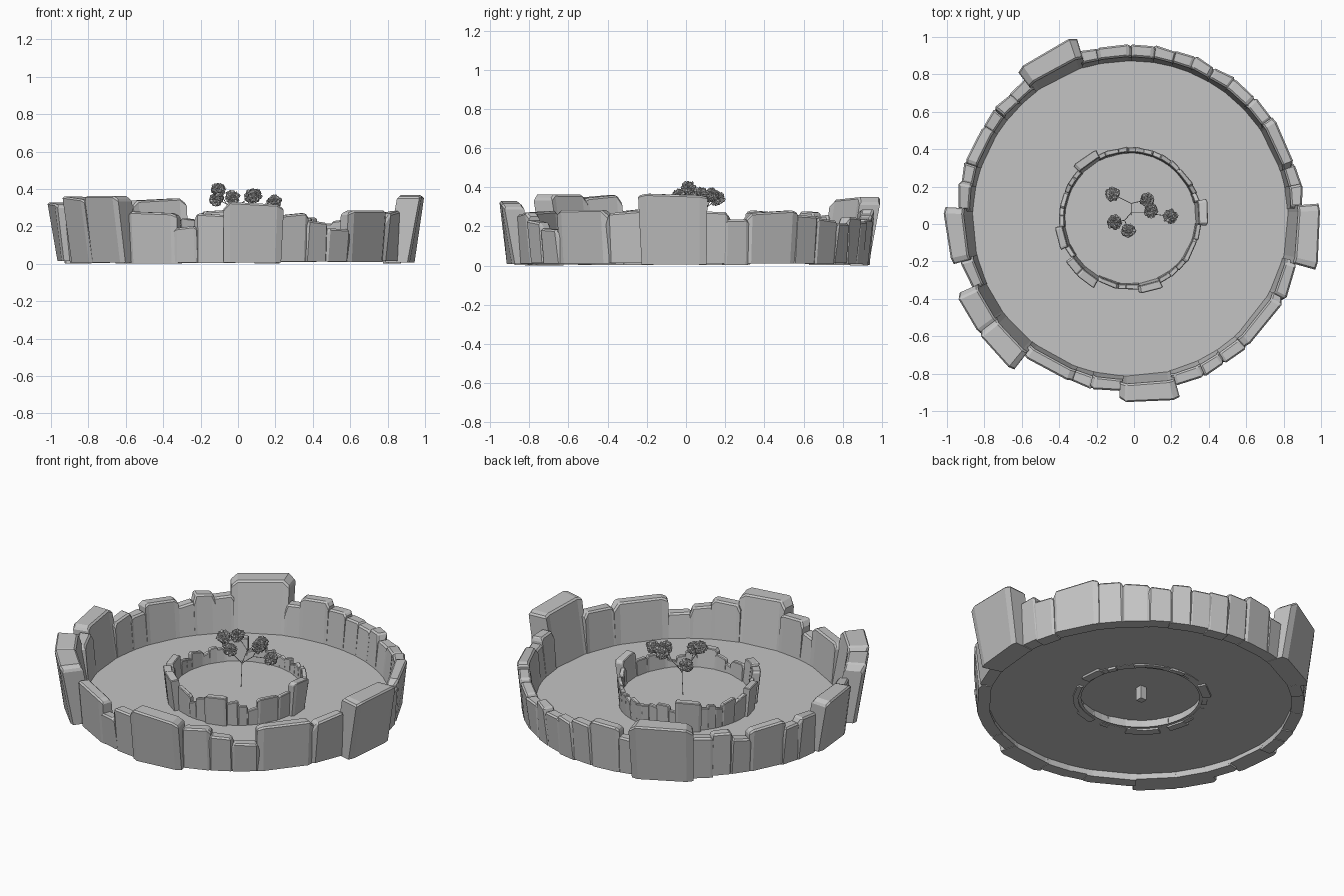
import bpy, bmesh, math, random
from mathutils import Vector, noise

random.seed(4)
cube = bpy.data.objects.get("Cube")
if cube:
    bpy.data.objects.remove(cube)

CENTRE = Vector((-0.02, 0.03, 0))
START = -15

# Each stone of the wall, counter-clockwise: angular span and height
STONES = [(19, .36), (7, .27), (7, .23), (17, .27), (9, .25), (9, .23), (8, .21),
          (7, .24), (7, .22), (7, .23), (8, .25), (11, .28), (6, .22), (20, .34),
          (7, .25), (7, .27), (7, .22), (13, .27), (7, .23), (9, .25), (17, .32),
          (10, .28), (13, .35), (15, .36), (18, .27), (7, .19), (10, .26), (18, .32),
          (10, .26), (8, .22), (9, .18), (20, .28), (13, .27)]

stone_grey = bpy.data.materials.new("stone_grey")
stone_grey.use_nodes = True
grey = (0.55, 0.55, 0.55, 1)
stone_grey.diffuse_color = grey
stone_grey.node_tree.nodes["Principled BSDF"].inputs["Base Color"].default_value = grey


def finish(name, bm):
    bmesh.ops.recalc_face_normals(bm, faces=bm.faces)
    mesh = bpy.data.meshes.new(name)
    bm.to_mesh(mesh)
    bm.free()
    mesh.materials.append(stone_grey)
    bpy.context.collection.objects.link(bpy.data.objects.new(name, mesh))


def polar(radius, degrees, z):
    a = math.radians(degrees)
    return CENTRE + Vector((radius * math.cos(a), radius * math.sin(a), z))


def add_stone(bm, start, span, foot, top, push, size):
    """A leaning block: a four-sided section swept along a short arc."""
    inner_foot, outer_foot, inner_top, outer_top = [r * size for r in (.838, .908, .865, .93)]
    tilt = random.uniform(-.01, .01)
    twist = random.uniform(-.012, .012) * size
    foot += random.uniform(-.01, .004)
    mid, half = start + span / 2, span / 2 + .5
    drops = [random.uniform(.005, .04) * size for _ in range(2)]
    rings = []
    # The two end stations drop to make the worn shoulders
    for t, drop in ((-1, drops[0]), (-.78, 0), (.78, 0), (1, drops[1])):
        angle = mid + t * half
        z = top + t * tilt - drop
        lean = push + t * twist - drop * .5
        section = [polar(inner_foot, angle, foot),
                   polar(outer_foot + push * .6 - drop * .4, angle, foot),
                   polar(outer_top + lean, angle, z),
                   polar(inner_top + lean * .4, angle, z)]
        rings.append([bm.verts.new(p) for p in section])
    for a, b in zip(rings, rings[1:]):
        for k in range(4):
            n = (k + 1) % 4
            bm.faces.new((a[k], a[n], b[n], b[k]))
    bm.faces.new(rings[0])
    bm.faces.new(rings[-1][::-1])


def stone_wall(name, size, turn, foot, height_scale, chamfer):
    bm = bmesh.new()
    angle = START + turn
    for span, height in STONES:
        push = ((height - .28) * .8 + .03) * size if height > .3 else 0
        add_stone(bm, angle, span, foot, foot + height * height_scale, push, size)
        angle += span
    bmesh.ops.recalc_face_normals(bm, faces=bm.faces)
    # Chamfer the sharp upper edges of every block
    edges = [e for e in bm.edges if e.calc_face_angle(0) > .8
             and min(v.co.z for v in e.verts) > foot + .03]
    bmesh.ops.bevel(bm, geom=edges, offset=chamfer, segments=1,
                    affect='EDGES', clamp_overlap=True)
    finish(name, bm)


stone_wall("outer_stone_wall", 1, 0, .01, .98, .012)
stone_wall("inner_stone_wall", .41, 10, .04, .55, .006)


# Floors: a ring between the walls and a raised round bed inside
def ring_of(bm, radius, z, count=64):
    return [bm.verts.new(polar(radius, 360 * i / count, z)) for i in range(count)]


bm = bmesh.new()
inside, outside = ring_of(bm, .327, .043), ring_of(bm, .85, .043)
for i in range(len(inside)):
    j = i - 1
    bm.faces.new((inside[j], outside[j], outside[i], inside[i]))
finish("outer_floor", bm)

bm = bmesh.new()
bm.faces.new(ring_of(bm, .352, .1))
finish("raised_inner_floor", bm)

# Tree: root block, thin trunk and forked branches
bpy.ops.mesh.primitive_cube_add(size=1, location=(-.015, .045, .058))
root = bpy.context.object
root.name = "tree_root"
root.scale = (.04, .04, .08)
root.data.materials.append(stone_grey)


def branch(name, *points):
    curve = bpy.data.curves.new(name, 'CURVE')
    curve.dimensions = '3D'
    curve.bevel_depth = .002
    curve.bevel_resolution = 0
    curve.use_fill_caps = True
    spline = curve.splines.new('POLY')
    spline.points.add(len(points) - 1)
    for target, p in zip(spline.points, points):
        target.co = (*p, 1)
    curve.materials.append(stone_grey)
    bpy.context.collection.objects.link(bpy.data.objects.new(name, curve))


fork = (-.015, .06, .24)
branch("tree_trunk", (-.015, .05, .09), fork)

# Foliage: crumpled balls, two on every limb
LIMBS = [((-.015, .11, .3), (-.115, .16, .345), (.07, .13, .36)),
         ((-.05, .02, .3), (-.105, .01, .395), (-.03, -.035, .355)),
         ((.06, .06, .3), (.09, .07, .365), (.195, .04, .33))]
for n, (elbow, *tips) in enumerate(LIMBS):
    branch(f"limb_{n}", fork, elbow)
    for k, tip in enumerate(tips):
        branch(f"twig_{n}_{k}", elbow, tip)
        bm = bmesh.new()
        bmesh.ops.create_icosphere(bm, subdivisions=4, radius=.034)
        for v in bm.verts:
            lump = noise.noise(v.co * 60 + Vector((n, k, 0)) * 7)
            v.co = v.co * (1 + .25 * lump + random.uniform(-.2, .2)) + Vector(tip)
        finish(f"foliage_{n}_{k}", bm)
